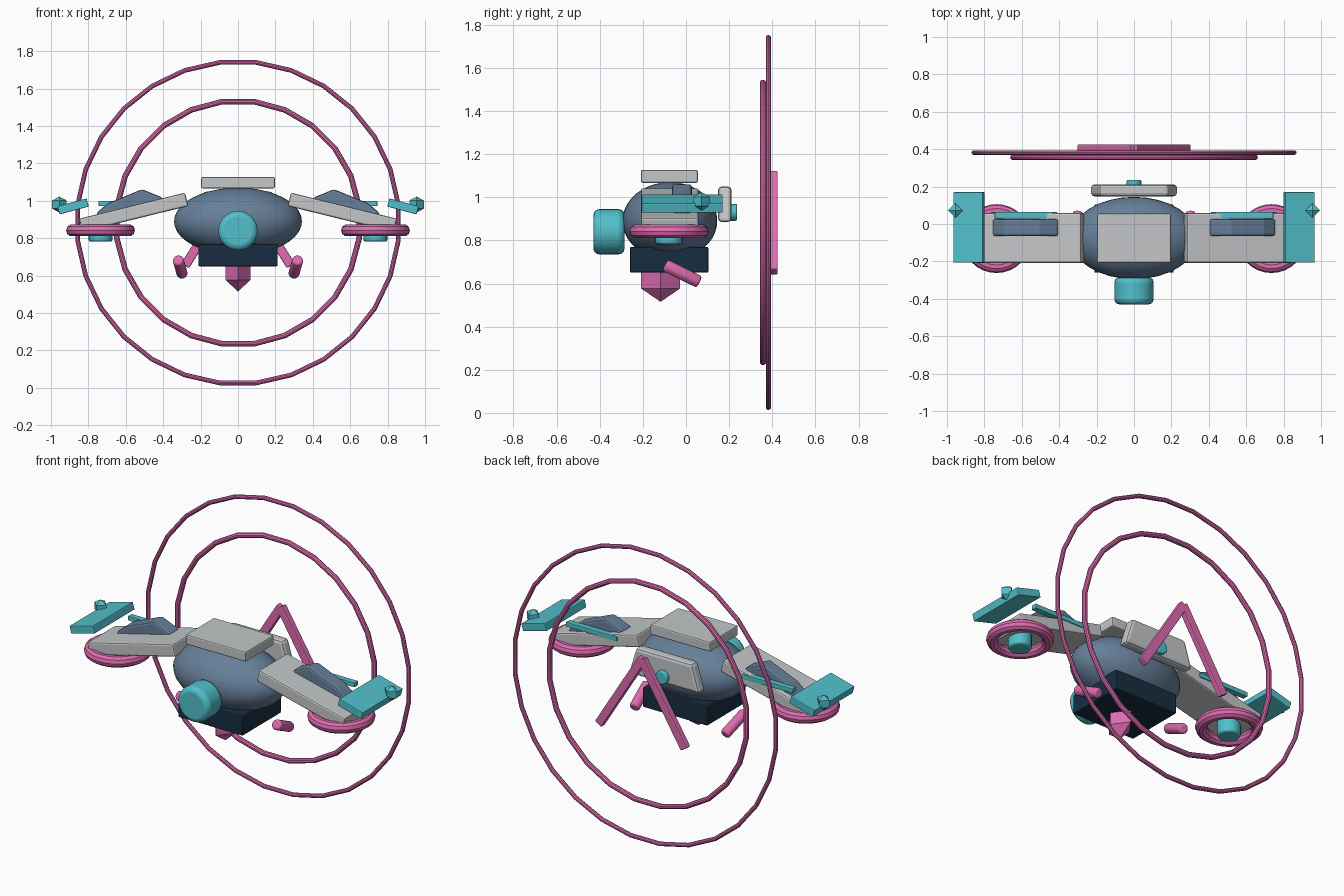
import bpy, math
from math import radians, pi
from mathutils import Vector

if "Cube" in bpy.data.objects:
    bpy.data.objects.remove(bpy.data.objects["Cube"])


def material(name, hex_code):
    m = bpy.data.materials.new(name)
    rgb = [int(hex_code[i:i + 2], 16) / 255 for i in (0, 2, 4)]
    m.diffuse_color = [c / 12.92 if c < .04045 else ((c + .055) / 1.055) ** 2.4 for c in rgb] + [1]
    m.use_nodes = True
    m.node_tree.nodes["Principled BSDF"].inputs["Base Color"].default_value = m.diffuse_color
    return m


SLATE = material("slate", "667F99")
GREY = material("light grey", "C3C6C8")
TEAL = material("teal", "52C0CB")
PINK = material("pink", "DE6CB0")
DARK = material("dark navy", "172D40")


def finish(name, mat, bevel=0, segments=2, smooth=True):
    o = bpy.context.object
    o.name = name
    o.data.materials.clear()
    o.data.materials.append(mat)
    bpy.ops.object.transform_apply(location=False, rotation=False, scale=True)
    if smooth:
        bpy.ops.object.shade_smooth_by_angle(angle=radians(35))
    if bevel:
        b = o.modifiers.new("bevel", 'BEVEL')
        b.width, b.segments = bevel, segments
        b.limit_method = 'ANGLE'
    return o


def box(name, mat, loc, size, rot=(0, 0, 0), bevel=.008):
    bpy.ops.mesh.primitive_cube_add(size=1, location=loc, rotation=rot)
    bpy.context.object.scale = size
    return finish(name, mat, bevel, 2, False)


def rod(name, mat, a, b, r, sides=24, bevel=.01):
    a, b = Vector(a), Vector(b)
    d = b - a
    bpy.ops.mesh.primitive_cylinder_add(vertices=sides, radius=r, depth=d.length, location=(a + b) / 2,
                                        rotation=d.to_track_quat('Z', 'Y').to_euler())
    return finish(name, mat, bevel, 3)


def ring(name, mat, loc, outer, minor, sides, rot=(0, 0, 0)):
    bpy.ops.mesh.primitive_torus_add(major_segments=sides, minor_segments=10, location=loc, rotation=rot,
                                     major_radius=outer - minor, minor_radius=minor)
    return finish(name, mat)


def diamond(name, mat, loc, size):
    bpy.ops.mesh.primitive_uv_sphere_add(segments=4, ring_count=2, radius=1, location=loc)
    bpy.context.object.scale = size
    return finish(name, mat, smooth=False)


def prism(name, mat, pts, y0, y1, bevel):
    n = len(pts)
    verts = [(x, y, z) for y in (y0, y1) for x, z in pts]
    faces = [range(n), range(2 * n - 1, n - 1, -1)]
    faces += [(i, i + n, (i + 1) % n + n, (i + 1) % n) for i in range(n)]
    me = bpy.data.meshes.new(name)
    me.from_pydata(verts, [], [tuple(f) for f in faces])
    o = bpy.data.objects.new(name, me)
    bpy.context.collection.objects.link(o)
    bpy.ops.object.select_all(action='DESELECT')
    o.select_set(True)
    bpy.context.view_layer.objects.active = o
    bpy.ops.object.mode_set(mode='EDIT')
    bpy.ops.mesh.select_all(action='SELECT')
    bpy.ops.mesh.normals_make_consistent(inside=False)
    bpy.ops.object.mode_set(mode='OBJECT')
    return finish(name, mat, bevel, 2, False)


# Central body, nose, keel and top plate
bpy.ops.mesh.primitive_uv_sphere_add(segments=32, ring_count=20, radius=1, location=(0, -.075, .89))
bpy.context.object.scale = (.342, .22, .18)
finish("body", SLATE)
rod("nose", TEAL, (0, -.43, .84), (0, -.285, .84), .105, 28, .028)
box("keel", DARK, (0, -.078, .71), (.425, .365, .12))
diamond("keel_spike", PINK, (0, -.118, .64), (.078, .105, .125))
box("top_plate", GREY, (0, -.077, 1.097), (.395, .265, .06))

# Back pack with its port
prism("back_pack", GREY, [(-.235, .885), (.235, .885), (.185, 1.05), (-.185, 1.05)], .148, .212, .018)
rod("back_port", TEAL, (0, .2, .93), (0, .236, .93), .039, 16, .006)

# Large rings standing behind
ring("outer_ring", PINK, (0, .382, .883), .875, .0125, 28, (pi / 2, pi / 28, 0))
ring("inner_ring", PINK, (0, .357, .883), .668, .015, 24, (pi / 2, pi / 24, 0))

for s, side in ((-1, "left"), (1, "right")):
    # Chevron bar behind the rings
    tilt = math.atan2(.28, .45)
    box(side + "_chevron_bar", PINK, (s * .14, .408, .882), (.05, .035, .54), (0, -s * tilt, 0), .006)
    # Drooping wing with canopy and rear strip
    box(side + "_wing", GREY, (s * .558, -.075, .938), (.584, .268, .074), (0, s * radians(13.8), 0), .01)
    prism(side + "_wing_canopy", SLATE,
          [(s * x, z) for x, z in ((.4, .98), (.405, 1.018), (.513, 1.062), (.695, .987), (.757, .935), (.75, .9))],
          -.064, .027, .012)
    box(side + "_wing_strip", TEAL, (s * .578, .047, .985), (.335, .035, .028), (0, 0, 0), .004)
    # Wing tip with diamond
    box(side + "_wing_tip", TEAL, (s * .882, -.018, .97), (.162, .376, .045), (0, s * radians(15), 0), .004)
    diamond(side + "_tip_diamond", TEAL, (s * .955, .073, .98), (.045, .045, .043))
    # Hover ring and thruster under the wing
    ring(side + "_hover_ring", PINK, (s * .735, -.078, .842), .184, .033, 32)
    rod(side + "_thruster", TEAL, (s * .735, -.08, .782), (s * .735, -.08, .885), .064, 20, .012)
    # Landing foot
    rod(side + "_foot", PINK, (s * .32, -.097, .685), (s * .298, .062, .607), .032, 8, .014)
